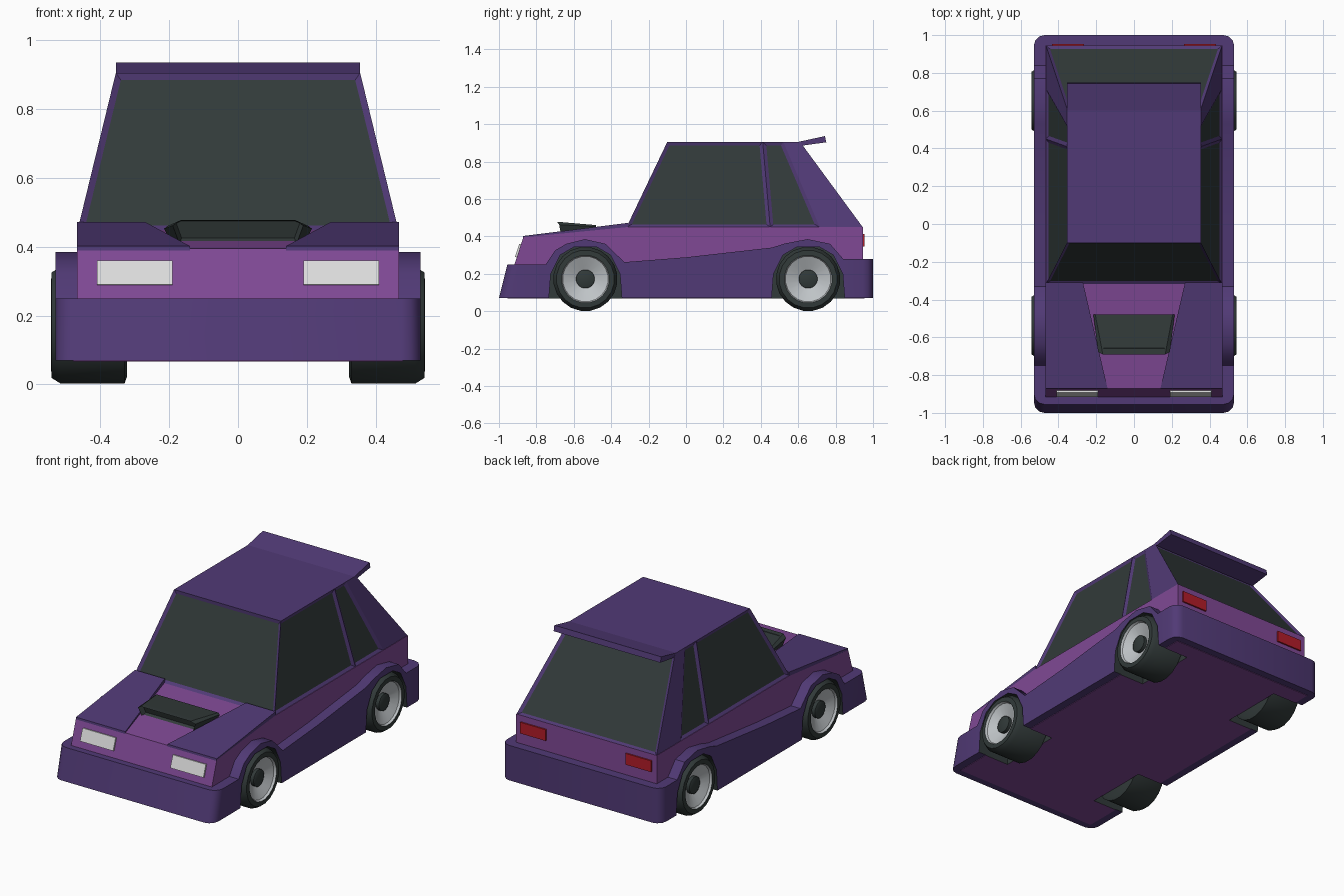
import bpy, bmesh, math

if "Cube" in bpy.data.objects:
    bpy.data.objects.remove(bpy.data.objects["Cube"])


def material(name, rgb):
    m = bpy.data.materials.new(name)
    m.diffuse_color = (*rgb, 1)
    m.use_nodes = True
    m.node_tree.nodes["Principled BSDF"].inputs["Base Color"].default_value = m.diffuse_color
    return m


DARK = material("dark purple", (0.082, 0.042, 0.180))
LIGHT = material("light purple", (0.215, 0.066, 0.300))
BLACK = material("charcoal", (0.031, 0.042, 0.041))
RIM = material("silver", (0.52, 0.55, 0.57))
LAMP = material("lamp white", (0.72, 0.72, 0.72))
RED = material("lamp red", (0.45, 0.012, 0.022))


def loft(name, loops, mats, seg_mats=None, tweak=None, last_mat=0):
    """Closed skin through equal-length point loops, capped at both ends."""
    bm = bmesh.new()
    rings = [[bm.verts.new(p) for p in loop] for loop in loops]
    n = len(rings[0])
    for s in range(len(rings) - 1):
        a, b = rings[s], rings[s + 1]
        for i in range(n):
            j = (i + 1) % n
            f = bm.faces.new((a[i], a[j], b[j], b[i]))
            f.material_index = seg_mats[s] if seg_mats else 0
    bm.faces.new(rings[0])
    bm.faces.new(rings[-1]).material_index = last_mat
    bmesh.ops.recalc_face_normals(bm, faces=bm.faces)
    if tweak:
        tweak(bm)
    me = bpy.data.meshes.new(name)
    bm.to_mesh(me)
    bm.free()
    for m in mats:
        me.materials.append(m)
    ob = bpy.data.objects.new(name, me)
    bpy.context.collection.objects.link(ob)
    return ob


def prism(name, profile, x0, x1, mats, tweak=None):
    return loft(name, [[(x, y, z) for y, z in profile] for x in (x0, x1)], mats, tweak=tweak)


def activate(ob):
    bpy.ops.object.select_all(action='DESELECT')
    ob.select_set(True)
    bpy.context.view_layer.objects.active = ob


def smooth(ob):
    activate(ob)
    bpy.ops.object.shade_smooth_by_angle(angle=math.radians(35))


WHEEL_Y = (-0.538, 0.653)
WHEEL_Z = 0.172

# Lower skirt with bumpers and flared arches, rounded at the four corners
skirt_profile = [(-1, .07), (-.955, .25), (-.75, .25), (-.70, .325), (-.64, .36),
                 (-.54, .385), (-.43, .36), (-.33, .262), (0, .288), (.46, .34),
                 (.53, .362), (.65, .385), (.77, .36), (.84, .28), (1, .28), (1, .07)]


def round_corners(bm):
    edges = [e for e in bm.edges
             if all(abs(v.co.x) > .52 and abs(v.co.y) > .94 for v in e.verts)
             and abs(e.verts[0].co.z - e.verts[1].co.z) > .1]
    bmesh.ops.bevel(bm, geom=edges, offset=.055, segments=3, profile=.5, affect='EDGES')


skirt = prism("lower_skirt", skirt_profile, -.53, .53, [DARK, BLACK], round_corners)

# Upper body and floor
body = prism("upper_body", [(-.92, .24), (-.87, .395), (-.31, .45), (.945, .45), (.945, .24)],
             -.468, .468, [LIGHT, BLACK])
floor = prism("floor_plate", [(-.955, .067), (-.955, .09), (.955, .09), (.955, .067)],
              -.48, .48, [LIGHT, BLACK])

# Wheel wells cut through skirt, body and floor, lined in charcoal
arch = [(-.195, .03), (-.195, .07), (-.185, .2), (-.135, .3), (-.06, .343), (.06, .343),
        (.135, .3), (.185, .2), (.195, .07), (.195, .03)]
for cy in WHEEL_Y:
    for s in (-1, 1):
        cutter = prism("well_cutter", [(cy + y, z) for y, z in arch], s * .32, s * .62,
                       [DARK, BLACK])
        for p in cutter.data.polygons:
            p.material_index = 1
        cutter.hide_render = True
        for target in (skirt, body, floor):
            mod = target.modifiers.new("well", 'BOOLEAN')
            mod.operation = 'DIFFERENCE'
            mod.solver = 'EXACT'
            mod.object = cutter
            activate(target)
            bpy.ops.object.modifier_apply(modifier=mod.name)
        bpy.data.objects.remove(cutter)
smooth(skirt)


# Cabin: four cross sections, window faces inset and recessed
def cut_windows(bm):
    wins = [f for f in bm.faces
            if abs(f.normal.y) > .4
            or (abs(f.calc_center_median().x) > .3 and f.calc_center_median().y < .6)]
    bmesh.ops.inset_individual(bm, faces=wins, thickness=.018, depth=-.01, use_even_offset=True)
    for f in wins:
        f.material_index = 1


sections = [(-.318, -.10), (.45, .41), (.715, .52), (.945, .61)]
loft("cabin", [[(-.466, b, .449), (-.355, t, .905), (.355, t, .905), (.466, b, .449)]
               for b, t in sections], [DARK, BLACK], tweak=cut_windows)

# Roof spoiler
prism("roof_spoiler", [(.60, .905), (.743, .936), (.75, .903), (.622, .885)],
      -.355, .355, [DARK])

# Raised hood side panels leaving a tapered centre channel
for s in (-1, 1):
    loft("hood_panel", [
        [(s * .468, -.872, .388), (s * .14, -.872, .388), (s * .14, -.87, .402), (s * .468, -.87, .402)],
        [(s * .468, -.31, .448), (s * .27, -.31, .448), (s * .27, -.31, .472), (s * .468, -.31, .472)],
    ], [DARK])


# Hood scoop with hollow mouth
def open_mouth(bm):
    front = min(bm.faces, key=lambda f: f.calc_center_median().y)
    bmesh.ops.inset_individual(bm, faces=[front], thickness=.011, depth=-.03)


loft("hood_scoop", [
    [(-.17, -.668, .408), (.17, -.668, .408), (.19, -.678, .462), (.165, -.69, .478),
     (-.165, -.69, .478), (-.19, -.678, .462)],
    [(-.20, -.48, .425), (.20, -.48, .425), (.215, -.48, .452), (.205, -.48, .460),
     (-.205, -.48, .460), (-.215, -.48, .452)],
], [BLACK], tweak=open_mouth)

# Head and tail lights
for s in (-1, 1):
    prism("headlight", [(-.915, .29), (-.891, .36), (-.88, .358), (-.904, .288)],
          s * .19, s * .41, [LAMP])
    prism("taillight", [(.94, .345), (.94, .412), (.954, .412), (.954, .345)],
          s * .265, s * .435, [RED])

# Wheels: (radius, x) profile revolved; tyre, dished rim, hub
wheel_profile = [(.15, .322), (.172, .33), (.172, .515), (.155, .542), (.128, .543),
                 (.122, .53), (.05, .495), (.05, .515), (.04, .52)]
SIDES = 20
for cy in WHEEL_Y:
    for s in (-1, 1):
        rings = [[(s * x, cy + r * math.cos(a), WHEEL_Z + r * math.sin(a))
                  for a in (2 * math.pi * (i + .5) / SIDES for i in range(SIDES))]
                 for r, x in wheel_profile]
        smooth(loft("wheel", rings, [BLACK, RIM], seg_mats=[0, 0, 0, 0, 1, 1, 0, 0]))
